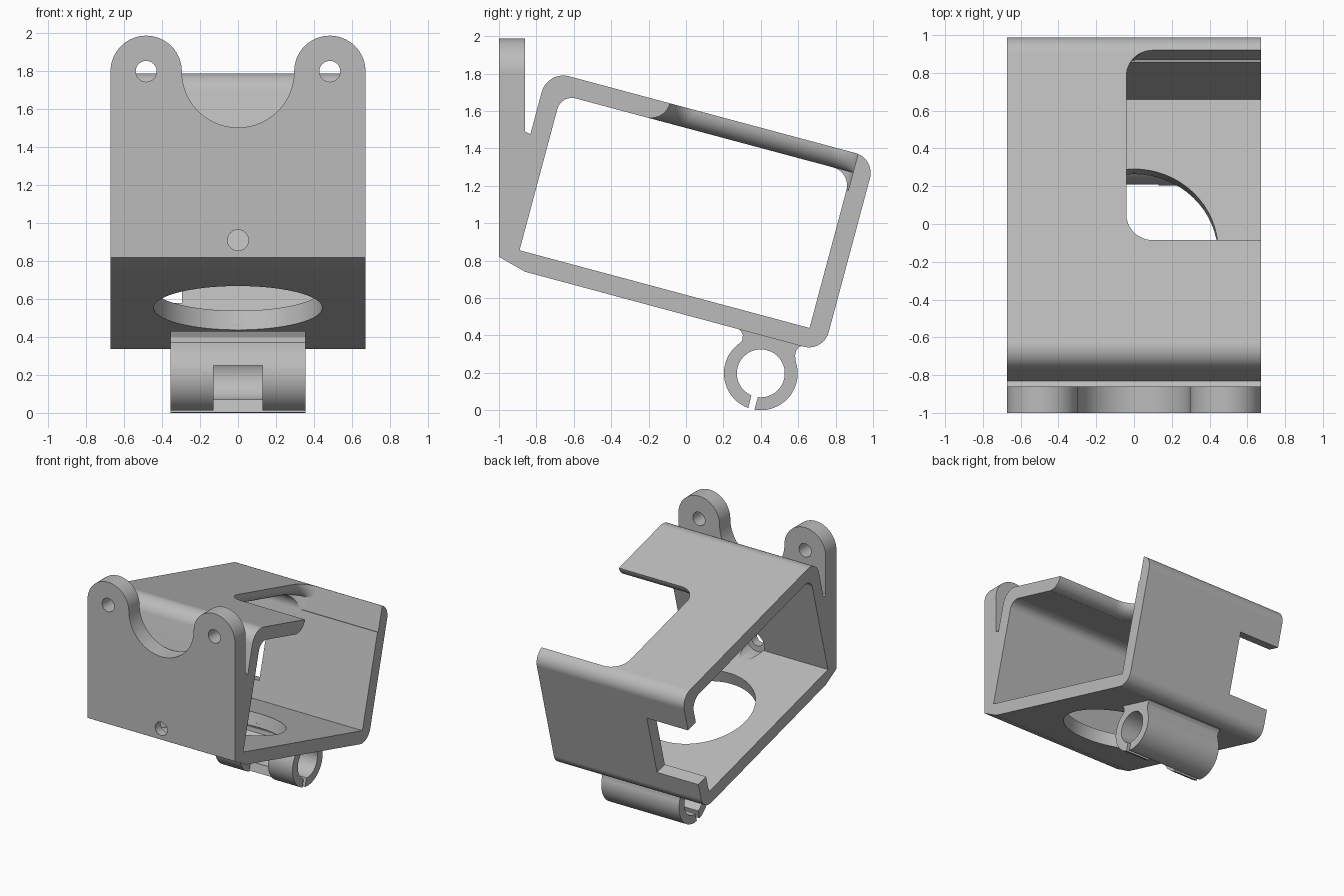
import bpy, bmesh, math
from mathutils import Vector

if "Cube" in bpy.data.objects:
    bpy.data.objects.remove(bpy.data.objects["Cube"], do_unlink=True)

GREY = bpy.data.materials.new("plain grey")
GREY.use_nodes = True
GREY.diffuse_color = (0.5, 0.5, 0.5, 1)
for node in GREY.node_tree.nodes:
    if node.type == 'BSDF_PRINCIPLED':
        node.inputs["Base Color"].default_value = GREY.diffuse_color

TILT = math.radians(15)
C, S = math.cos(TILT), math.sin(TILT)
W, H, T = 1.605, 0.862, 0.105      # cavity length, cavity height, wall
HALF = 0.672                       # half width of the bracket


def tilted(u, v):
    """Tilted cavity coordinates to (y, z)."""
    return (-0.89 + C * u + S * v, 0.855 - S * u + C * v)


def arc(cx, cy, r, a, b, n=32):
    angles = [math.radians(a + (b - a) * i / n) for i in range(n + 1)]
    return [(cx + r * math.cos(t), cy + r * math.sin(t)) for t in angles]


def circle(cx, cy, r):
    return arc(cx, cy, r, 0, 360, 64)[:-1]


def rounded(corners, n=12):
    """Closed outline from (point, radius) pairs."""
    out = []
    for i, (p, r) in enumerate(corners):
        p = Vector(p)
        if r == 0:
            out.append(tuple(p))
            continue
        a = (Vector(corners[i - 1][0]) - p).normalized()
        b = (Vector(corners[(i + 1) % len(corners)][0]) - p).normalized()
        half = a.angle(b) / 2
        centre = p + (a + b).normalized() * r / math.sin(half)
        d0 = p + a * r / math.tan(half) - centre
        d1 = p + b * r / math.tan(half) - centre
        sweep = math.pi - 2 * half
        for k in range(n + 1):
            t = k / n
            d = d0 * math.sin((1 - t) * sweep) + d1 * math.sin(t * sweep)
            out.append(tuple(centre + d / math.sin(sweep)) if abs(math.sin(sweep)) > 1e-6
                       else tuple(p))
    return out


def loft(name, loops):
    """Solid through stacked loops with flat caps."""
    bm = bmesh.new()
    rings = [[bm.verts.new(p) for p in loop] for loop in loops]
    n = len(rings[0])
    for lo, hi in zip(rings, rings[1:]):
        for i in range(n):
            j = (i + 1) % n
            bm.faces.new((lo[i], lo[j], hi[j], hi[i]))
    bm.faces.new(rings[0][::-1])
    bm.faces.new(rings[-1])
    bmesh.ops.recalc_face_normals(bm, faces=bm.faces)
    mesh = bpy.data.meshes.new(name)
    bm.to_mesh(mesh)
    bm.free()
    mesh.materials.append(GREY)
    ob = bpy.data.objects.new(name, mesh)
    bpy.context.collection.objects.link(ob)
    return ob


def prism_x(name, outline, x0, x1):
    return loft(name, [[(x, y, z) for y, z in outline] for x in (x0, x1)])


def prism_y(name, outline, y0, y1):
    return loft(name, [[(x, y, z) for x, z in outline] for y in (y0, y1)])


def prism_v(name, outlines_at):
    """Stack of (outline in x and u, height v) perpendicular to the floor."""
    return loft(name, [[(x, *tilted(u, v)) for x, u in o] for o, v in outlines_at])


def cut(ob, *cutters):
    for c in cutters:
        c.hide_render = True
        m = ob.modifiers.new("cut", 'BOOLEAN')
        m.operation, m.solver, m.object = 'DIFFERENCE', 'EXACT', c
    bpy.context.view_layer.update()
    dg = bpy.context.evaluated_depsgraph_get()
    mesh = bpy.data.meshes.new_from_object(ob.evaluated_get(dg))
    ob.modifiers.clear()
    ob.data = mesh
    for c in cutters:
        bpy.data.objects.remove(c, do_unlink=True)


# Tilted frame with the upright front wall
frame = prism_x("tilted_frame", rounded([
    ((-1, 0.82), 0), ((-1, 1.49), 0), ((-0.86, 1.49), 0), ((-0.832, 1.475), 0),
    (tilted(-T, H + T), 0.12), (tilted(W + T, H + T), 0.11),
    (tilted(W + T, -T), 0.11), ((-0.86, 0.74), 0)]), -HALF, HALF)

cavity = prism_x("cavity_cutter", rounded([
    (tilted(0, 0), 0), (tilted(0, H), 0.08), (tilted(W, H), 0.1),
    (tilted(W, 0), 0)]), -1, 1)

# Round floor opening
floor_hole = circle(0, 0.778, 0.445)
floor_cutter = prism_v("floor_cutter", [(floor_hole, -0.3), (floor_hole, 0.2)])


# Roof opening, flaring outwards towards its lower edge
def roof_outline(o):
    return rounded([((-0.04 - o, 0.574 - o), 0.14), ((0.9, 0.574 - o), 0),
                    ((0.9, W + 0.01), 0), ((-0.04 - o, W + 0.01), 0.14)])


layers = [(roof_outline(0), H + T + 0.1)]
for k in range(11):
    depth = 0.104 * math.sin(math.pi / 2 * k / 10)
    layers.append((roof_outline(T - math.sqrt(T * T - depth * depth)), H + T - depth))
layers.append((layers[-1][0], H - 0.1))
roof_cutter = prism_v("roof_cutter", layers)

# Side notch in the back wall
back_cutter = prism_x("back_cutter", [
    tilted(W - 0.08, 0.145), tilted(W + 0.3, 0.145),
    tilted(W + 0.3, 0.66), tilted(W - 0.08, 0.66)], -0.9, -0.295)

# Screw hole with its wider recess inside
screw_cutter = prism_y("screw_cutter", circle(0, 0.91, 0.055), -1.2, -0.7)
recess_cutter = prism_y("recess_cutter", circle(0, 0.91, 0.1), -0.93, -0.5)
cut(frame, cavity, floor_cutter, roof_cutter, back_cutter, screw_cutter, recess_cutter)

# Mounting ears above the front wall
EAR_X, EAR_Z, EAR_R = 0.484, 1.80, 0.19
ears = prism_y("mounting_ears", [(-HALF, 1.49), (HALF, 1.49)]
               + arc(EAR_X, EAR_Z, EAR_R - 0.002, 0, 180)
               + arc(0, EAR_Z, EAR_X - EAR_R + 0.002, 0, -180, 48)[1:-1]
               + arc(-EAR_X, EAR_Z, EAR_R - 0.002, 0, 180), -1, -0.86)
cut(ears, *[prism_y("ear_cutter", circle(s * EAR_X, EAR_Z, 0.055), -1.2, -0.7)
            for s in (-1, 1)])

# Split tube clamp with its neck under the floor
cy, cz = 0.4, 0.197
clamp = prism_x("tube_clamp",
                arc(cy, cz, cz, 260, 378, 40)
                + [(0.583, 0.295), (0.59, 0.32), (0.605, 0.338), (0.625, 0.346),
                   (0.625, 0.37), (0.27, 0.465), (0.27, 0.441),
                   (0.293, 0.425), (0.304, 0.4), (0.3, 0.37)]
                + arc(cy, cz, cz, 131, 250, 40)
                + arc(cy, cz, 0.128, 247, -97, 72), -0.355, 0.355)
cut(clamp, prism_x("window_cutter", [(0.1, -0.1), (0.355, -0.1), (0.355, 0.25),
                                     (0.1, 0.25)], -0.13, 0.13))

# Smooth curved surfaces, keep flat faces flat
for ob in (frame, ears, clamp):
    bpy.ops.object.select_all(action='DESELECT')
    ob.select_set(True)
    bpy.context.view_layer.objects.active = ob
    bpy.ops.object.shade_smooth_by_angle(angle=math.radians(22))
    wn = ob.modifiers.new("flat normals", 'WEIGHTED_NORMAL')
    wn.keep_sharp = True
